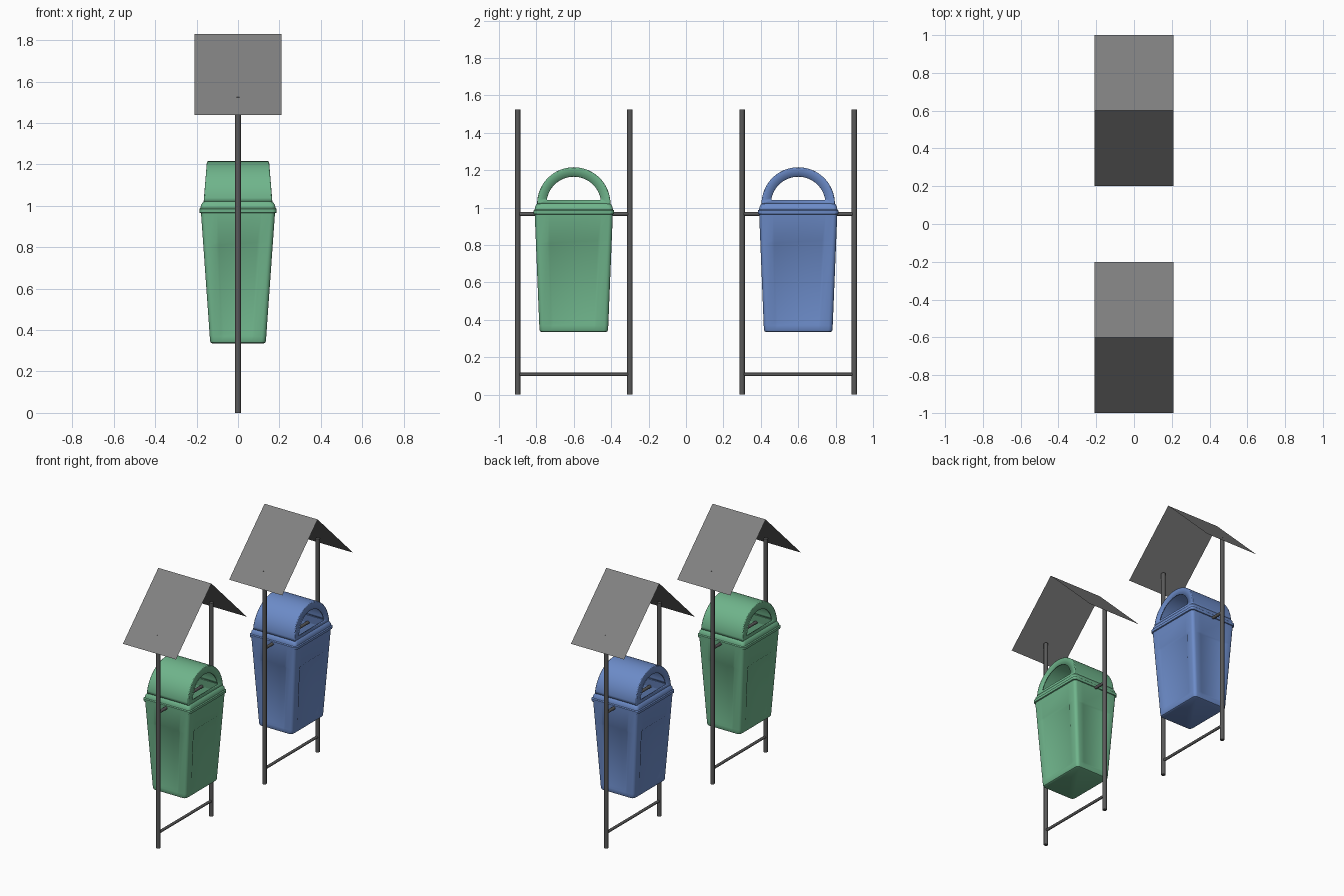
import bpy, bmesh, math
from mathutils import Vector

if "Cube" in bpy.data.objects:
    bpy.data.objects.remove(bpy.data.objects["Cube"])


def material(name, rgb):
    m = bpy.data.materials.new(name)
    m.diffuse_color = (*rgb, 1)
    m.use_nodes = True
    m.node_tree.nodes["Principled BSDF"].inputs["Base Color"].default_value = m.diffuse_color
    return m


def finish(name, bm, mat, y, normals=True):
    if normals:
        bmesh.ops.recalc_face_normals(bm, faces=bm.faces)
    me = bpy.data.meshes.new(name)
    bm.to_mesh(me)
    bm.free()
    ob = bpy.data.objects.new(name, me)
    bpy.context.collection.objects.link(ob)
    ob.location.y = y
    me.materials.append(mat)
    return ob


def smooth(ob):
    bpy.ops.object.select_all(action='DESELECT')
    ob.select_set(True)
    bpy.context.view_layer.objects.active = ob
    bpy.ops.object.shade_smooth_by_angle(angle=math.radians(30))


def ring(hx, hy, z, r=0.022, d=0.0, px=0.09, py=0.13, w=0.014):
    """Rounded rectangle; the middle of each side can sink by d to form a panel."""
    def arc(a0):
        return [(hx - r + r * math.cos(a), hy - r + r * math.sin(a))
                for a in (a0 + i * math.pi / 10 for i in range(6))]
    half = [(hx, -py), (hx - d, w - py), (hx - d, py - w), (hx, py)]
    half += arc(0)
    half += [(px, hy), (px - w, hy - d), (w - px, hy - d), (-px, hy)]
    # corner between the +y and -x sides
    half += [(-x, y) for x, y in reversed(arc(0))]
    return [(x, y, z) for x, y in half + [(-x, -y) for x, y in half]]


def loft(rings, loop=False):
    bm = bmesh.new()
    vs = [[bm.verts.new(p) for p in r] for r in rings]
    n = len(vs[0])
    pairs = list(zip(vs, vs[1:])) + ([(vs[-1], vs[0])] if loop else [])
    for a, b in pairs:
        for i in range(n):
            j = (i + 1) % n
            bm.faces.new((a[i], a[j], b[j], b[i]))
    if not loop:
        bm.faces.new(vs[0])
        bm.faces.new(vs[-1])
    return bm


def rod(name, p, q, r, mat):
    p, q = Vector(p), Vector(q)
    bpy.ops.mesh.primitive_cylinder_add(vertices=16, radius=r, depth=(q - p).length,
                                        location=(p + q) / 2)
    ob = bpy.context.object
    ob.name = name
    ob.rotation_euler = (q - p).to_track_quat('Z', 'Y').to_euler()
    ob.data.materials.append(mat)
    smooth(ob)


def body_ring(z, d=0.0, shrink=0.0):
    t = (z - 0.335) / 0.635
    return ring(0.134 + 0.045 * t - shrink, 0.183 + 0.026 * t - shrink, z, d=d,
                px=0.080 + 0.034 * t, py=0.122 + 0.026 * t)


def bin_body(name, y, mat):
    # outside with sunken panels, then back down the inside
    rings = [body_ring(0.335, shrink=0.010), body_ring(0.339, shrink=0.003), body_ring(0.347),
             body_ring(0.37), body_ring(0.385, 0.005), body_ring(0.81, 0.009),
             body_ring(0.823), body_ring(0.975),
             body_ring(0.975, shrink=0.012), body_ring(0.35, shrink=0.012)]
    smooth(finish(name, loft(rings), mat, y))


def lid_rim(name, y, mat):
    prof = [(0.178, 0.207, 0.964), (0.186, 0.214, 0.967), (0.187, 0.215, 0.985),
            (0.181, 0.209, 0.990), (0.179, 0.207, 1.004), (0.170, 0.200, 1.018),
            (0.165, 0.195, 1.022), (0.155, 0.183, 1.022), (0.164, 0.192, 0.964)]
    smooth(finish(name, loft([ring(*p) for p in prof], True), mat, y))


def lid_hood(name, y, mat):
    # half-round hood along x with an arched opening at both ends
    bm = bmesh.new()
    n, zc, ro, ri = 32, 1.02, 0.196, 0.146
    a0 = math.asin(0.02 / ri)

    def arc(r, start, sx):
        pts = []
        for i in range(n + 1):
            a = start + (math.pi - 2 * start) * i / n
            z = zc + r * math.sin(a)
            x = 0.166 - 0.016 * (z - zc) / ro
            pts.append(bm.verts.new((sx * x, r * math.cos(a), z)))
        return pts
    outer = {}
    for sx in (1, -1):
        o, inn = arc(ro, 0, sx), arc(ri, a0, sx)
        outer[sx] = o
        for i in range(n + 1):      # closed strip, last quad is the sill
            j = (i + 1) % (n + 1)
            f = (o[i], o[j], inn[j], inn[i])
            bm.faces.new(f if sx > 0 else f[::-1])
    for i in range(n):
        bm.faces.new((outer[1][i], outer[-1][i], outer[-1][i + 1], outer[1][i + 1]))
    bm.normal_update()
    top = max(bm.faces, key=lambda f: f.calc_center_median().z)
    if top.normal.z < 0:
        bmesh.ops.reverse_faces(bm, faces=bm.faces)
    ob = finish(name, bm, mat, y, normals=False)
    bev = ob.modifiers.new("soft_edge", 'BEVEL')
    bev.width, bev.segments, bev.limit_method = 0.005, 2, 'ANGLE'
    bev.angle_limit = math.radians(50)
    sol = ob.modifiers.new("wall", 'SOLIDIFY')
    sol.thickness, sol.offset = 0.010, -1
    smooth(ob)


def roof(name, y, mat):
    bm = bmesh.new()
    rows = [[bm.verts.new((x, dy, z)) for x in (-0.21, 0.21)]
            for dy, z in ((-0.4, 1.44), (0, 1.83), (0.4, 1.44))]
    for a, b in zip(rows, rows[1:]):
        bm.faces.new((a[0], a[1], b[1], b[0]))
    finish(name, bm, mat, y, normals=False)


steel = material("dark_steel", (0.10, 0.10, 0.10))
sheet = material("roof_sheet", (0.22, 0.22, 0.22))
units = [("green", -0.6, (0.16, 0.46, 0.26)), ("blue", 0.6, (0.15, 0.26, 0.58))]

for colour, y, rgb in units:
    paint = material(colour + "_plastic", rgb)
    bin_body(colour + "_bin_body", y, paint)
    lid_rim(colour + "_lid_rim", y, paint)
    lid_hood(colour + "_lid_hood", y, paint)
    roof(colour + "_roof", y, sheet)
    # posts and cross bars
    for side, s in (("near", -0.3), ("far", 0.3)):
        rod(f"{colour}_{side}_post", (0, y + s, 0), (0, y + s, 1.525), 0.0145, steel)
    rod(colour + "_lower_bar", (0, y - 0.3, 0.108), (0, y + 0.3, 0.108), 0.0095, steel)
    rod(colour + "_hanging_bar", (0, y - 0.3, 0.966), (0, y + 0.3, 0.966), 0.0105, steel)
